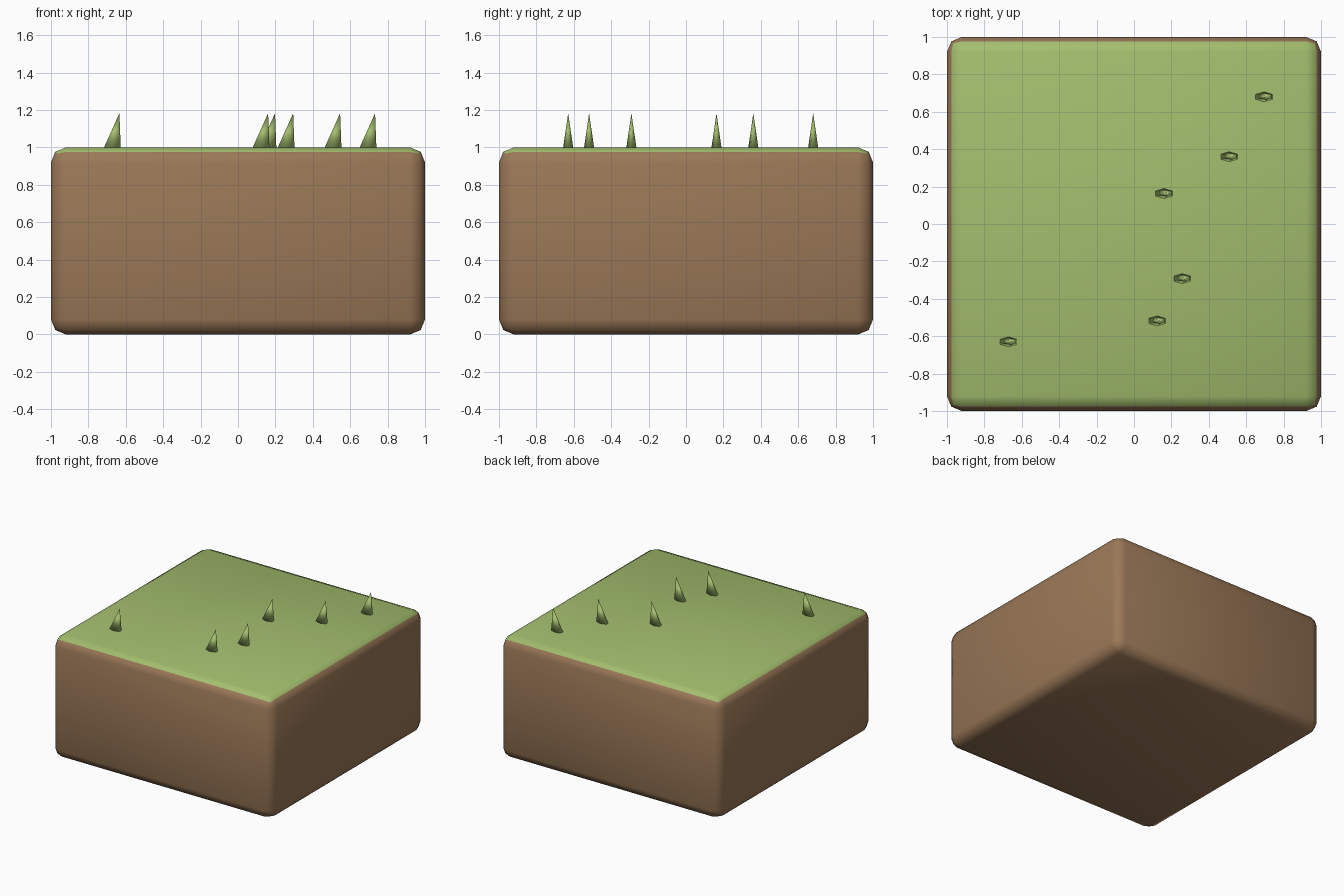
import bpy, bmesh
from mathutils import Matrix

if "Cube" in bpy.data.objects:
    bpy.data.objects.remove(bpy.data.objects["Cube"])


def material(name, rgb):
    m = bpy.data.materials.new(name)
    lin = [((c / 255 + 0.055) / 1.055) ** 2.4 for c in rgb]
    m.diffuse_color = (*lin, 1)
    m.use_nodes = True
    m.node_tree.nodes["Principled BSDF"].inputs["Base Color"].default_value = m.diffuse_color
    return m


soil = material("soil_brown", (154, 120, 87))
grass = material("grass_green", (163, 190, 110))


def finish(bm, name, mats):
    for f in bm.faces:
        f.smooth = True
    me = bpy.data.meshes.new(name)
    bm.to_mesh(me)
    bm.free()
    for m in mats:
        me.materials.append(m)
    ob = bpy.data.objects.new(name, me)
    bpy.context.collection.objects.link(ob)
    return ob


# Rounded soil block with a grassy top
bm = bmesh.new()
bmesh.ops.create_cube(bm, size=1, matrix=Matrix.Translation((0, 0, 0.5)) @ Matrix.Diagonal((2, 2, 1, 1)))
bmesh.ops.bevel(bm, geom=bm.edges[:], offset=0.08, segments=2, profile=0.5, affect='EDGES')
for f in bm.faces:
    f.material_index = 1 if f.calc_center_median().z > 0.97 else 0
finish(bm, "ground_block", [soil, grass])

# Grass blades: flattened six-sided cones with the tip leaning to +x
H, RX, RY, LEAN = 0.185, 0.052, 0.027, 0.038
spots = [(-0.672, -0.63), (0.123, -0.518), (0.257, -0.292),
         (0.16, 0.163), (0.508, 0.36), (0.695, 0.68)]
for i, (x, y) in enumerate(spots):
    bm = bmesh.new()
    bmesh.ops.create_cone(bm, cap_ends=True, segments=6, radius1=1, radius2=0, depth=1)
    bmesh.ops.remove_doubles(bm, verts=bm.verts[:], dist=1e-4)
    # Put corners on the y axis so the flats face +x and -x
    if max(v.co.y for v in bm.verts) < 0.95:
        bmesh.ops.rotate(bm, verts=bm.verts[:], matrix=Matrix.Rotation(0.5235988, 3, 'Z'))
    for v in bm.verts:
        t = v.co.z + 0.5
        v.co = (x + v.co.x * RX + LEAN * t, y + v.co.y * RY, 0.998 + H * t)
    bmesh.ops.recalc_face_normals(bm, faces=bm.faces[:])
    finish(bm, f"grass_blade_{i + 1}", [grass])
